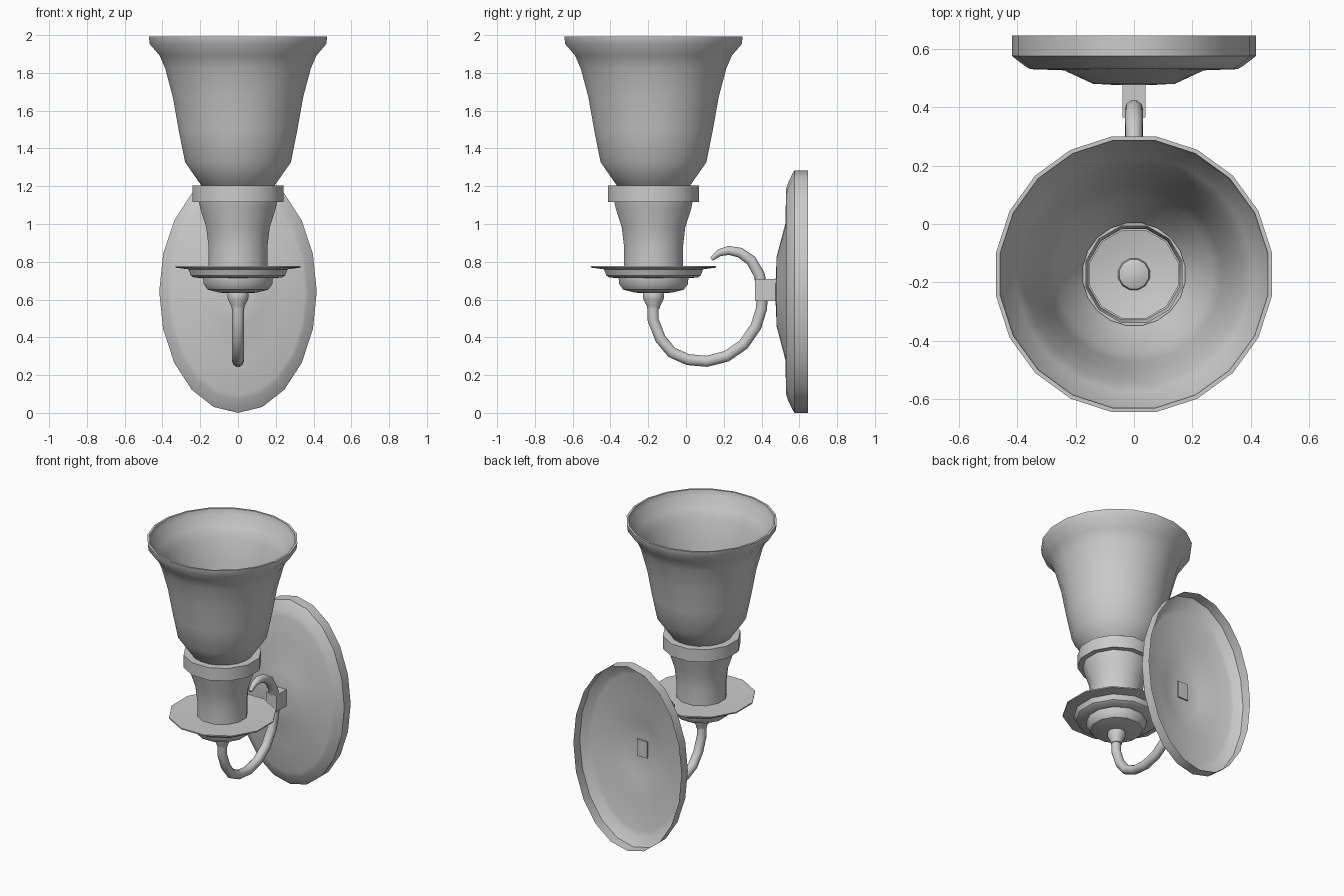
import bpy, bmesh, math
from mathutils import Vector

if "Cube" in bpy.data.objects:
    bpy.data.objects.remove(bpy.data.objects["Cube"])

AXIS_Y = -0.172  # y of the lamp's vertical axis


def finish(name, bm, angle=35):
    bmesh.ops.recalc_face_normals(bm, faces=bm.faces)
    me = bpy.data.meshes.new(name)
    bm.to_mesh(me)
    bm.free()
    ob = bpy.data.objects.new(name, me)
    bpy.context.collection.objects.link(ob)
    bpy.ops.object.select_all(action='DESELECT')
    ob.select_set(True)
    bpy.context.view_layer.objects.active = ob
    bpy.ops.object.shade_smooth_by_angle(angle=math.radians(angle))
    return ob


def skin(name, rings, cap_start=False, cap_end=False, angle=35):
    """Bridge successive rings of points with quads."""
    bm = bmesh.new()
    loops = [[bm.verts.new(p) for p in r] for r in rings]
    n = len(loops[0])
    for a, b in zip(loops, loops[1:]):
        for i in range(n):
            j = (i + 1) % n
            bm.faces.new((a[i], a[j], b[j], b[i]))
    if cap_start:
        bm.faces.new(loops[0])
    if cap_end:
        bm.faces.new(loops[-1])
    return finish(name, bm, angle)


def lathe(name, profile, n, angle=35, **caps):
    """Turn (radius, z) points about the lamp axis, flats facing the axes."""
    k = 1 / math.cos(math.pi / n)
    rings = []
    for r, z in profile:
        ts = [2 * math.pi * (i + 0.5) / n for i in range(n)]
        rings.append([(r * k * math.cos(t), AXIS_Y + r * k * math.sin(t), z) for t in ts])
    return skin(name, rings, angle=angle, **caps)


# Bell glass shade, double walled
lathe("shade", [(.175, 1.2), (.195, 1.213), (.28, 1.335), (.313, 1.5), (.345, 1.68),
                (.385, 1.83), (.415, 1.9), (.467, 1.96), (.472, 2.0),
                (.458, 2.0), (.452, 1.965), (.4, 1.9), (.37, 1.83), (.33, 1.68),
                (.298, 1.5), (.265, 1.345), (.175, 1.22), (.175, 1.2)], 20)

# Collar holding the shade
lathe("collar", [(.165, 1.125), (.24, 1.125), (.24, 1.212), (.165, 1.212)], 12)

# Flared hollow neck
lathe("neck", [(.155, .78), (.155, .88), (.168, .99), (.2, 1.09), (.208, 1.13)], 12)

# Drip dish
lathe("drip_dish", [(.15, .78), (.33, .785), (.33, .777), (.262, .768), (.25, .735),
                    (.235, .725), (.17, .72)], 12)

# Rounded bowl below the dish
lathe("bowl", [(.185, .725), (.182, .69), (.16, .66), (.1, .645), (.03, .64)], 12,
      cap_end=True)

# Small finial joining bowl and arm
lathe("finial", [(.025, .665), (.05, .655), (.056, .635), (.054, .61), (.036, .575), (.034, .56)],
      12, cap_start=True, cap_end=True)

# Scrolled arm: tube swept along a path in the y-z plane, tapering at the tip
path = [(-.175, .6), (-.174, .5), (-.135, .4), (-.075, .328), (.01, .29), (.11, .281),
        (.215, .308), (.305, .37), (.37, .465), (.4, .56), (.404, .65), (.388, .74),
        (.345, .815), (.285, .857), (.225, .868), (.175, .855), (.135, .822)]
pts = [Vector((0, y, z)) for y, z in path]
radii = [.031] * 12 + [.03, .028, .025, .02, .011]
rings = []
for i, p in enumerate(pts):
    t = (pts[min(i + 1, len(pts) - 1)] - pts[max(i - 1, 0)]).normalized()
    side = Vector((1, 0, 0))
    up = side.cross(t)
    rings.append([p + radii[i] * (math.cos(a) * side + math.sin(a) * up)
                  for a in [2 * math.pi * k / 10 for k in range(10)]])
skin("arm", rings, cap_start=True, cap_end=True, angle=50)

# Square block between arm and back plate
bm = bmesh.new()
bmesh.ops.create_cube(bm, size=1)
for v in bm.verts:
    v.co = (v.co.x * .08, .425 + v.co.y * .12, .658 + v.co.z * .115)
finish("mount_block", bm)

# Oval back plate, hollow behind: (x radius, z radius, y)
plate = [(.417, .642, .645), (.417, .642, .575), (.404, .625, .564), (.372, .575, .54),
         (.355, .545, .53), (.24, .36, .526), (.14, .185, .48), (.05, .07, .475)]
rings = [[(rx * math.cos(2 * math.pi * i / 20), y, .65 + rz * math.sin(2 * math.pi * i / 20))
          for i in range(20)] for rx, rz, y in plate]
skin("back_plate", rings, cap_end=True)

# Rest everything on z = 0
bpy.context.view_layer.update()
low = min((o.matrix_world @ v.co).z for o in bpy.data.objects for v in o.data.vertices)
for o in bpy.data.objects:
    o.location.z -= low
